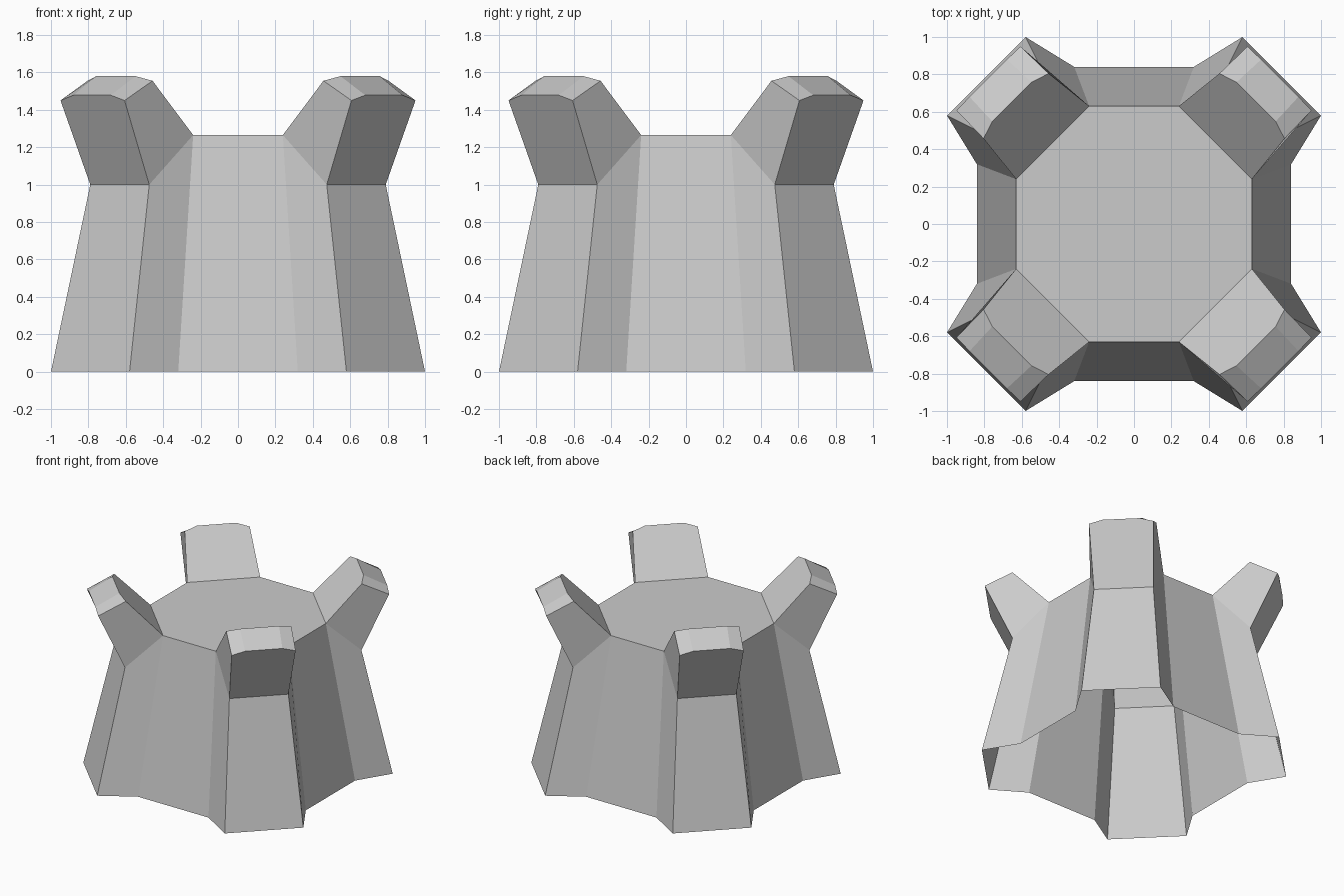
import bpy
import bmesh
from math import sin, cos, pi
from mathutils import Vector

cube = bpy.data.objects.get("Cube")
if cube:
    bpy.data.objects.remove(cube, do_unlink=True)

# Plain grey stone
stone = bpy.data.materials.new("grey_stone")
stone.use_nodes = True
grey = (0.6, 0.6, 0.6, 1)
stone.diffuse_color = grey
stone.node_tree.nodes["Principled BSDF"].inputs["Base Color"].default_value = grey

# Corner profile: distance along the diagonal, half width across it, height
FOOT_IN = (0.82, 0.368, 0)
FOOT_OUT = (1.117, 0.297, 0)
SHOULDER = (0.894, 0.223, 1.0)
DECK = (0.615, 0.276, 1.265)
TIP_OUT = (1.10, 0.242, 1.45)
CROWN_OUT = (1.103, 0.141, 1.478)
CROWN_IN = (0.923, 0.148, 1.58)
TIP_IN = (0.892, 0.246, 1.555)


def place(corner, point, side):
    """Turn a profile point into a position; side is -1 or 1 across the diagonal."""
    a = pi / 4 + corner * pi / 2
    r, t, z = point
    t *= side
    return Vector((r * cos(a) - t * sin(a), r * sin(a) + t * cos(a), z))


def build(name, faces):
    bm = bmesh.new()
    for face in faces:
        bm.faces.new([bm.verts.new(p) for p in face])
    bmesh.ops.remove_doubles(bm, verts=bm.verts, dist=0.0005)
    mesh = bpy.data.meshes.new(name)
    bm.to_mesh(mesh)
    bm.free()
    mesh.materials.append(stone)
    obj = bpy.data.objects.new(name, mesh)
    bpy.context.collection.objects.link(obj)


def strip(corner, low, high):
    """Quad spanning the diagonal between two profile points, facing outward."""
    return [place(corner, low, -1), place(corner, low, 1),
            place(corner, high, 1), place(corner, high, -1)]


def cheeks(corner, outline):
    """The same outline on both sides of a corner, facing away from each other."""
    right = [place(corner, p, -1) for p in outline]
    left = [place(corner, p, 1) for p in reversed(outline)]
    return [right, left]


# Hollow body, open underneath: sloping walls, corner buttresses and flat deck
body = []
deck = []
for c in range(4):
    body.append([place(c, FOOT_IN, 1), place(c + 1, FOOT_IN, -1),
                 place(c + 1, DECK, -1), place(c, DECK, 1)])
    body.append(strip(c, FOOT_OUT, SHOULDER))
    body += cheeks(c, [FOOT_IN, FOOT_OUT, SHOULDER, DECK])
    deck += [place(c, DECK, -1), place(c, DECK, 1)]
body.append(deck)
build("tower_body", body)

# Four prongs leaning outward, hollow where they meet the buttresses
names = ["back_left", "back_right", "front_right", "front_left"]
for c, where in enumerate(names):
    outer = [place(c, p, s) for p, s in
             [(SHOULDER, -1), (SHOULDER, 1), (TIP_OUT, 1),
              (CROWN_OUT, 1), (CROWN_OUT, -1), (TIP_OUT, -1)]]
    inner = [place(c, p, s) for p, s in
             [(DECK, 1), (DECK, -1), (TIP_IN, -1),
              (CROWN_IN, -1), (CROWN_IN, 1), (TIP_IN, 1)]]
    crown = [strip(c, CROWN_OUT, CROWN_IN)]
    bevels = cheeks(c, [TIP_OUT, CROWN_OUT, CROWN_IN, TIP_IN])
    sides = cheeks(c, [DECK, SHOULDER, TIP_OUT, TIP_IN])
    build("prong_" + where, [outer, inner] + crown + bevels + sides)
